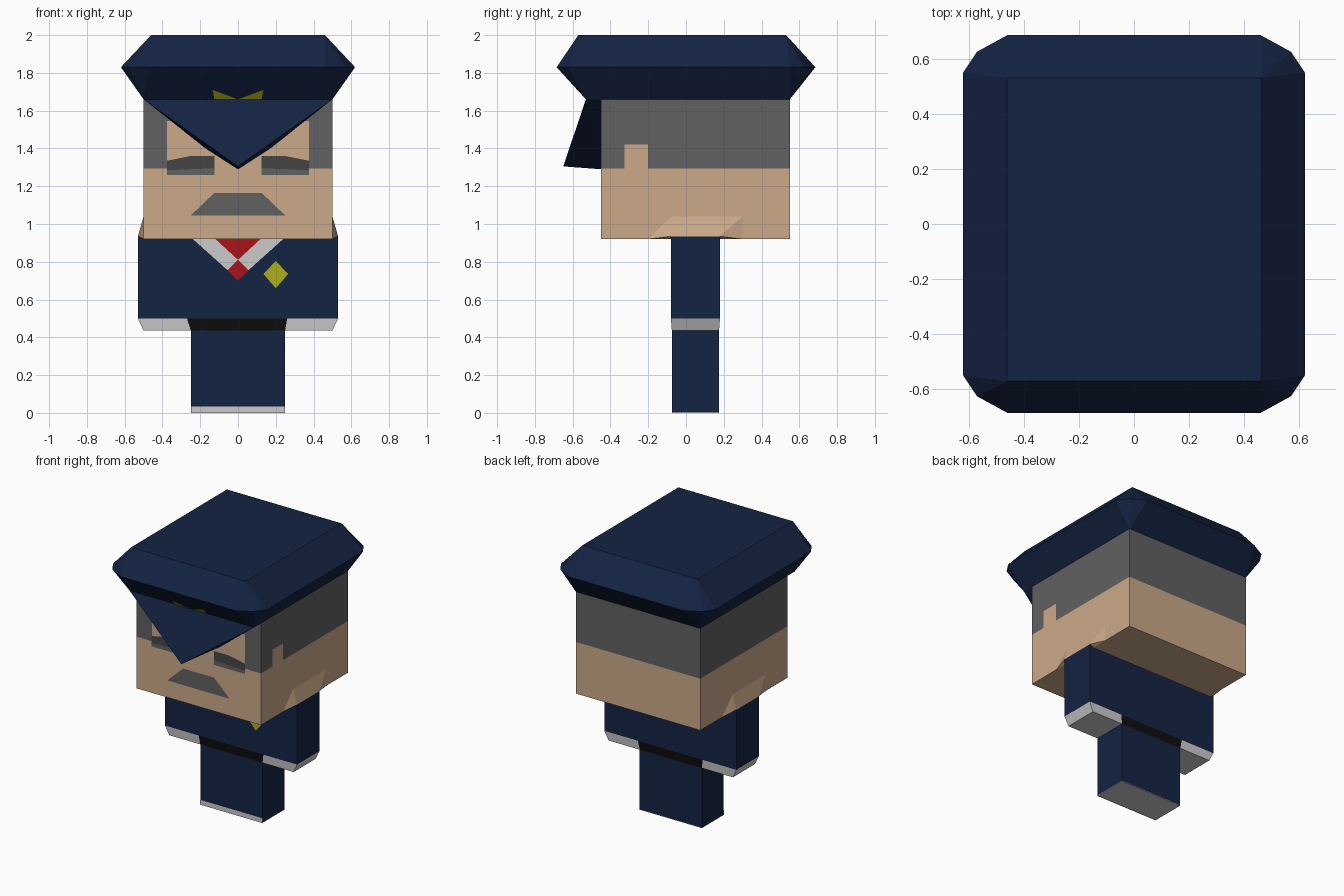
import bpy, bmesh, math
from mathutils import Vector

if "Cube" in bpy.data.objects:
    bpy.data.objects.remove(bpy.data.objects["Cube"])


def material(name, r, g, b):
    m = bpy.data.materials.new(name)
    m.diffuse_color = (r, g, b, 1)
    m.use_nodes = True
    m.node_tree.nodes["Principled BSDF"].inputs["Base Color"].default_value = m.diffuse_color
    return m


NAVY = material("navy", .007, .017, .056)
SKIN = material("skin", .60, .40, .25)
HAIR = material("hair grey", .12, .12, .12)
DARK = material("dark grey", .06, .06, .06)
WHITE = material("white", .65, .65, .65)
RED = material("red", .40, .007, .01)
GOLD = material("gold", .43, .43, .01)
BLACK = material("black", .004, .004, .004)


def finish(name, bm, mat):
    me = bpy.data.meshes.new(name)
    bm.to_mesh(me)
    bm.free()
    me.materials.append(mat)
    ob = bpy.data.objects.new(name, me)
    bpy.context.collection.objects.link(ob)
    return ob


def solid(name, points, mat):
    """Flat-faced convex solid around a few points."""
    bm = bmesh.new()
    verts = [bm.verts.new(p) for p in points]
    bmesh.ops.convex_hull(bm, input=verts)
    bmesh.ops.dissolve_limit(bm, angle_limit=math.radians(1),
                             verts=bm.verts[:], edges=bm.edges[:])
    bmesh.ops.recalc_face_normals(bm, faces=bm.faces[:])
    return finish(name, bm, mat)


def rect(x0, x1, y0, y1, z):
    return [(x, y, z) for x in (x0, x1) for y in (y0, y1)]


def box(name, x0, x1, y0, y1, z0, z1, mat):
    return solid(name, rect(x0, x1, y0, y1, z0) + rect(x0, x1, y0, y1, z1), mat)


def panel(name, polys, place, out, mat):
    """Thin coloured patches from 2D outlines, facing the given direction."""
    bm = bmesh.new()
    for poly in polys:
        f = bm.faces.new([bm.verts.new(place(u, v)) for u, v in poly])
        f.normal_update()
        if f.normal.dot(Vector(out)) < 0:
            f.normal_flip()
    return finish(name, bm, mat)


def front(name, polys, y, mat):
    return panel(name, polys, lambda u, v: (u, y, v), (0, -1, 0), mat)


def mirrored(poly):
    return [poly, [(-u, v) for u, v in poly]]


# Legs, sole and shoe strip
box("legs", -.25, .25, -.075, .175, .004, .436, NAVY)
box("sole", -.25, .25, -.075, .175, 0, .004, WHITE)
front("shoe_strip", [[(-.25, 0), (.25, 0), (.25, .035), (-.25, .035)]], -.078, WHITE)

# Torso with arms, tapered cuffs and belt
box("torso", -.53, .53, -.08, .18, .50, .935, NAVY)
solid("belt", rect(-.27, .26, -.08, .18, .50) + rect(-.25, .25, -.075, .175, .436), BLACK)
for side, s in (("left", -1), ("right", 1)):
    solid(side + "_cuff", rect(.26 * s, .53 * s, -.08, .18, .50)
          + rect(.25 * s, .50 * s, -.075, .175, .436), WHITE)

# Shirt collar, tie and chest badge
front("collar", mirrored([(-.25, .93), (-.055, .755), (0, .81), (-.13, .93)]), -.083, WHITE)
front("tie", [[(-.13, .93), (0, .81), (.13, .93)],
              [(0, .81), (-.055, .755), (0, .70), (.055, .755)]], -.083, RED)
front("chest_badge", [[(.20, .805), (.135, .735), (.20, .66), (.265, .735)]], -.083, GOLD)

# Head: skin below, hair above
box("head", -.5, .5, -.45, .55, .92, 1.295, SKIN)
box("hair", -.5, .5, -.45, .55, 1.295, 1.665, HAIR)
front("forehead", [[(-.375, 1.29), (.375, 1.29), (.375, 1.545), (-.375, 1.545)]], -.453, SKIN)
front("brows", mirrored([(.125, 1.295), (.375, 1.285), (.375, 1.335), (.25, 1.36), (.125, 1.36)]),
      -.456, DARK)
front("eyes", mirrored([(.125, 1.26), (.375, 1.26), (.375, 1.285), (.125, 1.295)]), -.456, HAIR)
front("moustache", [[(-.25, 1.045), (.25, 1.045), (.125, 1.165), (-.125, 1.165)]], -.453, HAIR)
panel("sideburn_gap", [[(-.325, 1.29), (-.20, 1.29), (-.20, 1.42), (-.325, 1.42)]],
      lambda u, v: (.503, u, v), (1, 0, 0), SKIN)

# Shoulder wedges, the left one turned half a revolution about the body axis
wedge = [(.49, -.20, .92), (.50, -.20, .92), (.50, -.08, 1.04), (.50, .30, 1.04),
         (.50, .30, .92), (.53, -.08, .935), (.53, .18, .935)]
solid("right_shoulder", wedge, SKIN)
solid("left_shoulder", [(-x, .10 - y, z) for x, y, z in wedge], SKIN)

# Cap crown: flared body with chamfered corners
rim = [(sx * x, sy * y, 1.83) for sx in (-1, 1) for sy in (-1, 1)
       for x, y in ((.46, .685), (.57, .625), (.62, .55))]
solid("cap", rect(-.46, .46, -.57, .53, 2.0) + rim + rect(-.5, .5, -.53, .55, 1.66), NAVY)

# Pointed visor
visor = [(0, -.65, 1.305), (0, -.45, 1.29)]
for s in (-1, 1):
    visor += [(.5 * s, -.53, 1.66), (.5 * s, -.45, 1.66), (.17 * s, -.45, 1.40)]
solid("visor", visor, NAVY)

# Cap badge on the sloping underside of the crown
panel("cap_badge", mirrored([(0, 1.66), (.125, 1.66), (.135, 1.71)]),
      lambda u, v: (u, -.536 - (v - 1.66) * .9, v), (0, -1, -1), GOLD)
